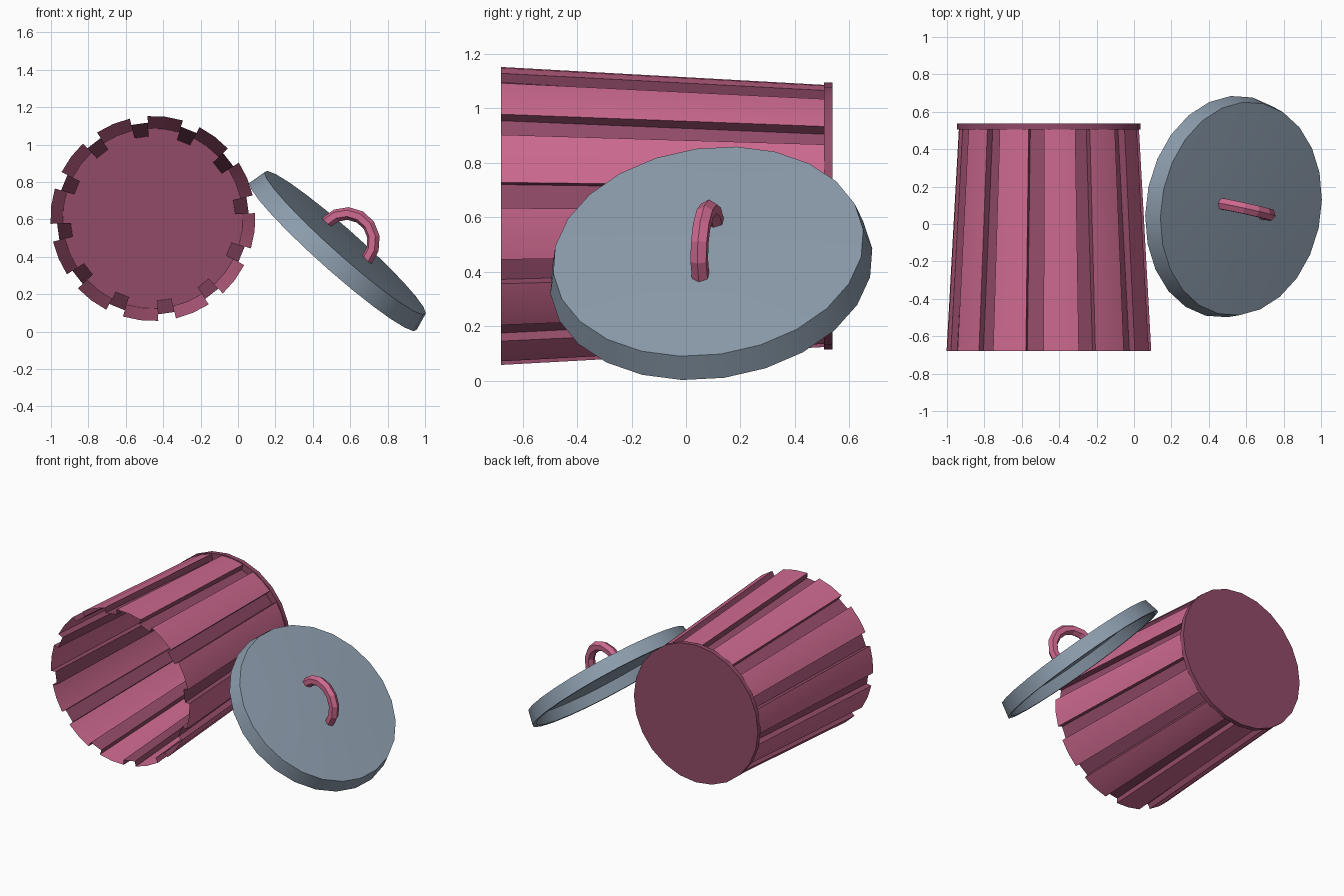
import bpy, bmesh, math
from mathutils import Vector, Matrix

if "Cube" in bpy.data.objects:
    bpy.data.objects.remove(bpy.data.objects["Cube"])


def material(name, rgb):
    m = bpy.data.materials.new(name)
    m.diffuse_color = (*rgb, 1)
    m.use_nodes = True
    m.node_tree.nodes["Principled BSDF"].inputs["Base Color"].default_value = m.diffuse_color
    return m


PINK = material("pink", (0.61, 0.141, 0.275))
DARK = material("dark pink", (0.29, 0.07, 0.14))
GREY = material("blue grey", (0.262, 0.333, 0.413))


def finish(name, bm, mats, matrix=None, recalc=True, angle=35):
    if recalc:
        bmesh.ops.recalc_face_normals(bm, faces=bm.faces[:])
    me = bpy.data.meshes.new(name)
    bm.to_mesh(me)
    bm.free()
    for m in mats:
        me.materials.append(m)
    ob = bpy.data.objects.new(name, me)
    bpy.context.collection.objects.link(ob)
    if matrix:
        ob.matrix_world = matrix
    bpy.ops.object.select_all(action='DESELECT')
    ob.select_set(True)
    bpy.context.view_layer.objects.active = ob
    bpy.ops.object.shade_smooth_by_angle(angle=math.radians(angle))
    return ob


def bridge(bm, a, b, index=0):
    """Quads between two closed rings of equal length."""
    n = len(a)
    for i in range(n):
        bm.faces.new((a[i], a[(i + 1) % n], b[(i + 1) % n], b[i])).material_index = index


def lathe(bm, profile, sides):
    """Spin (radius, height) points about z; zero radius closes to a point."""
    rings = []
    for r, h in profile:
        if r == 0:
            rings.append([bm.verts.new((0, 0, h))])
        else:
            rings.append([bm.verts.new((r * math.cos(2 * math.pi * i / sides),
                                        r * math.sin(2 * math.pi * i / sides), h))
                          for i in range(sides)])
    for a, b in zip(rings, rings[1:]):
        if len(a) == 1:
            a, b = b, a
        if len(b) == 1:
            for i in range(sides):
                bm.faces.new((a[i], a[(i + 1) % sides], b[0]))
        else:
            bridge(bm, a, b)


CX, CZ = -0.455, 0.605

# Can wall: twelve raised staves with darker grooves between them, open at the front
bm = bmesh.new()
rings = []
for y, r_stave, r_groove in ((-0.68, 0.548, 0.513), (0.51, 0.482, 0.44)):
    ring = []
    for k in range(12):
        for deg, r in ((3, r_groove), (13, r_groove), (13, r_stave),
                       (23, r_stave), (33, r_stave)):
            a = math.radians(deg + 30 * k)
            ring.append(bm.verts.new((CX + r * math.cos(a), y, CZ + r * math.sin(a))))
    rings.append(ring)
bridge(bm, *rings)
for i, f in enumerate(bm.faces):
    f.material_index = 0 if i % 5 in (2, 3) else 1
finish("can_wall", bm, [PINK, DARK])

# Can base: closed flat disc at the back
bm = bmesh.new()
bmesh.ops.create_cone(bm, cap_ends=True, segments=24, radius1=0.49, radius2=0.49, depth=0.032)
finish("can_base", bm, [DARK],
       Matrix.Translation((CX, 0.522, CZ)) @ Matrix.Rotation(math.pi / 2, 4, 'X'))

# Frame of the leaning lid: z is the lid normal, x runs along the handle
normal = Vector((0.66, -0.115, 0.742)).normalized()
along = Vector((0.22, -0.055, -0.21))
along = (along - normal * along.dot(normal)).normalized()
side = normal.cross(along)
lid_frame = Matrix.Translation((0.508, 0.093, 0.402)) @ \
    Matrix((along, side, normal)).transposed().to_4x4()

# Lid: shallow hollow dish with a slightly domed top
bm = bmesh.new()
lathe(bm, [(0, 0.115), (0.3, 0.11), (0.575, 0.098), (0.597, 0.0),
           (0.57, 0.0), (0.55, 0.075), (0, 0.09)], 24)
finish("lid", bm, [GREY], lid_frame)

# Lid handle: six-sided tube bent into an arch
bm = bmesh.new()
rings = []
for i in range(8):
    a = math.pi * i / 7
    ring = []
    for j in range(6):
        b = 2 * math.pi * j / 6
        r = 0.15 + 0.034 * math.cos(b)
        ring.append(bm.verts.new((-r * math.cos(a), 0.034 * math.sin(b),
                                  0.108 + r * math.sin(a))))
    rings.append(ring)
for a, b in zip(rings, rings[1:]):
    bridge(bm, a, b)
bm.faces.new(rings[0])
bm.faces.new(rings[-1])
finish("lid_handle", bm, [PINK], lid_frame, angle=20)
